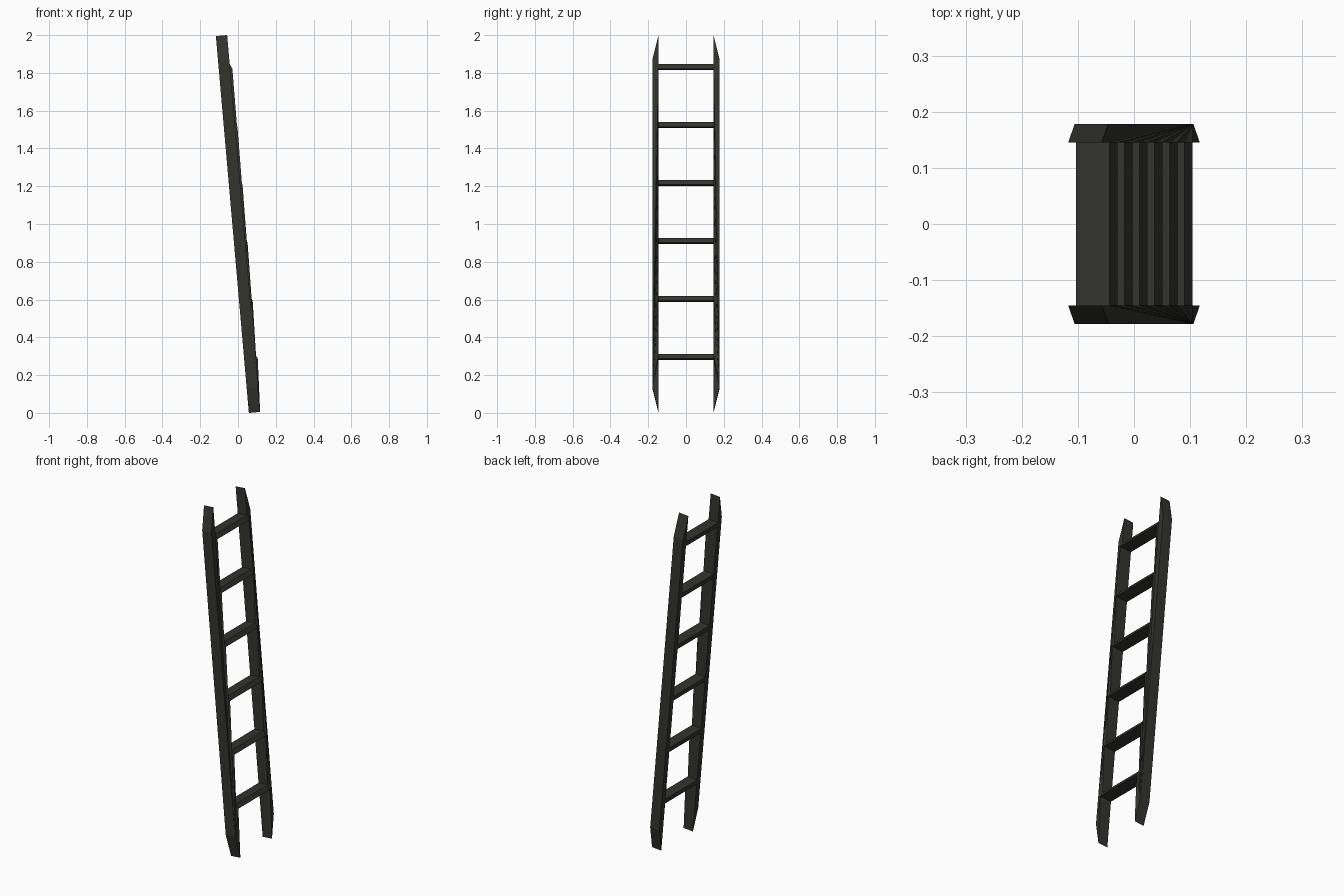
import bpy, bmesh, math
from mathutils import Matrix

if "Cube" in bpy.data.objects:
    bpy.data.objects.remove(bpy.data.objects["Cube"])

LEAN = Matrix.Translation((0, 0, 1)) @ Matrix.Rotation(math.radians(-5), 4, 'Y')
HALF_W, NOSE = 0.03, 0.042           # rail half width, rung nose reach
END_IN, END_OUT = 1.0014, 0.87       # half lengths of inner and outer rail faces
Y_IN, Y_OUT = 0.1455, 0.1785
THICK, PITCH, COUNT = 0.026, 0.308, 6
tops = [0.847 - PITCH * i for i in range(COUNT)]

wood = bpy.data.materials.new("dark_wood")
wood.diffuse_color = (0.033, 0.034, 0.027, 1)
wood.use_nodes = True
wood.node_tree.nodes["Principled BSDF"].inputs["Base Color"].default_value = wood.diffuse_color


def finish(bm, name):
    bmesh.ops.recalc_face_normals(bm, faces=bm.faces)
    bm.transform(LEAN)
    mesh = bpy.data.meshes.new(name)
    bm.to_mesh(mesh)
    bm.free()
    mesh.materials.append(wood)
    obj = bpy.data.objects.new(name, mesh)
    bpy.context.collection.objects.link(obj)
    return obj


# Side rails: inner front edge is notched to follow the rungs, ends are chisel cut
bm = bmesh.new()
edge = [(HALF_W, END_IN)]
for t in tops:
    edge += [(HALF_W, t), (NOSE, t - THICK)]
edge.append((HALF_W, -END_IN))
front = [bm.verts.new((x, Y_IN, z)) for x, z in edge]
back_low, back_top = [bm.verts.new((-HALF_W, Y_IN, z)) for z in (-END_IN, END_IN)]
out_bl, out_bt = [bm.verts.new((-HALF_W, Y_OUT, z)) for z in (-END_OUT, END_OUT)]
out_fl, out_ft = [bm.verts.new((HALF_W, Y_OUT, z)) for z in (-END_OUT, END_OUT)]
bm.faces.new(front + [back_low, back_top])
bm.faces.new((out_bl, out_bt, out_ft, out_fl))
bm.faces.new((back_low, back_top, out_bt, out_bl))
bm.faces.new((back_top, front[0], out_ft, out_bt))
bm.faces.new((back_low, front[-1], out_fl, out_bl))
bm.faces.new((out_fl, out_ft, front[0]))
for a, b in zip(front, front[1:]):
    bm.faces.new((out_fl, a, b))
rails = finish(bm, "side_rails")
mirror = rails.modifiers.new("mirror", 'MIRROR')
mirror.use_axis = (False, True, False)

# Rungs: wedge-nosed bars between the rails
for i, t in enumerate(tops):
    bm = bmesh.new()
    profile = [(-HALF_W, t), (HALF_W, t), (NOSE, t - THICK), (-HALF_W, t - THICK)]
    ends = [[bm.verts.new((x, y, z)) for x, z in profile] for y in (-Y_IN, Y_IN)]
    for j in range(4):
        k = (j + 1) % 4
        bm.faces.new((ends[0][j], ends[0][k], ends[1][k], ends[1][j]))
    for end in ends:
        bm.faces.new(end)
    finish(bm, f"rung_{i + 1}")
